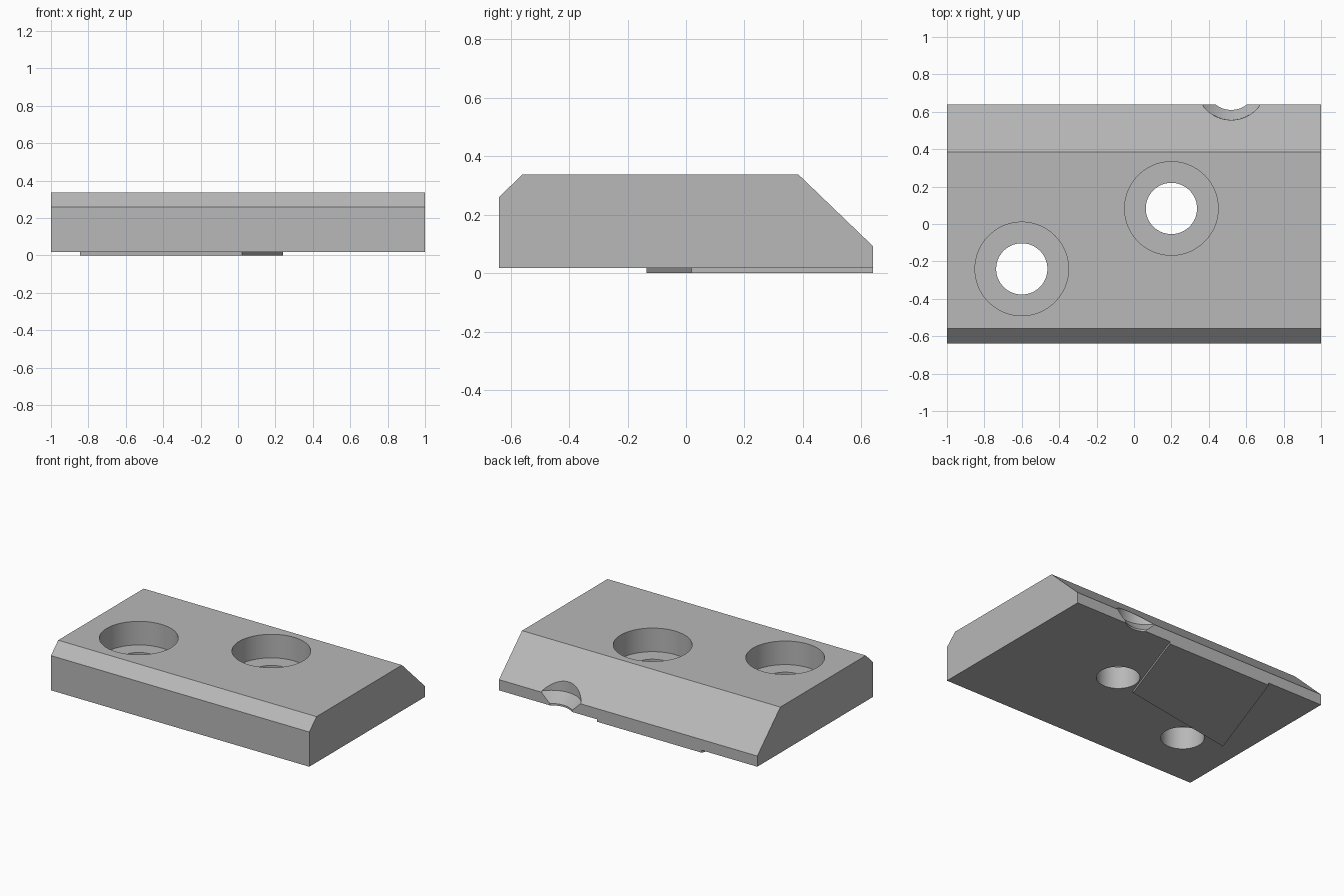
import bpy, bmesh
from math import cos, sin, tau, radians

cube = bpy.data.objects.get("Cube")
if cube:
    bpy.data.objects.remove(cube, do_unlink=True)

grey = bpy.data.materials.new("plain grey")
grey.use_nodes = True
colour = (0.48, 0.48, 0.48, 1)
grey.diffuse_color = colour
grey.node_tree.nodes["Principled BSDF"].inputs["Base Color"].default_value = colour


def stack(name, rings):
    """Solid joining matching closed rings, capped at both ends."""
    bm = bmesh.new()
    loops = [[bm.verts.new(p) for p in ring] for ring in rings]
    n = len(loops[0])
    for low, high in zip(loops, loops[1:]):
        for i in range(n):
            j = (i + 1) % n
            bm.faces.new((low[i], low[j], high[j], high[i]))
    bm.faces.new(loops[0][::-1])
    bm.faces.new(loops[-1])
    bmesh.ops.recalc_face_normals(bm, faces=bm.faces)
    mesh = bpy.data.meshes.new(name)
    bm.to_mesh(mesh)
    bm.free()
    mesh.materials.append(grey)
    obj = bpy.data.objects.new(name, mesh)
    bpy.context.collection.objects.link(obj)
    return obj


def turned(name, x, y, profile, sides=96):
    """Round solid about a vertical axis from (radius, height) pairs."""
    angles = [tau * i / sides for i in range(sides)]
    return stack(name, [[(x + r * cos(a), y + r * sin(a), z) for a in angles]
                        for r, z in profile])


# Plate with a narrow front chamfer and a wide back chamfer
section = [(-0.64, 0.017), (0.64, 0.017), (0.64, 0.092),
           (0.385, 0.337), (-0.56, 0.337), (-0.64, 0.26)]
plate = stack("plate", [[(x, y, z) for y, z in section] for x in (-1, 1)])

# Counterbored holes, and a countersunk notch on the back edge
BORE, HEAD, FLOOR = 0.137, 0.25, 0.172
counterbore = [(BORE, -0.2), (BORE, FLOOR), (HEAD, FLOOR), (HEAD, 0.6)]
countersink = [(BORE, -0.2), (BORE, 0.03), (0.19, 0.098), (0.195, 0.6)]
cutters = [turned("front_hole_cutter", -0.6, -0.24, counterbore),
           turned("back_hole_cutter", 0.2, 0.083, counterbore),
           turned("notch_cutter", 0.52, 0.747, countersink)]

bpy.context.view_layer.objects.active = plate
for cutter in cutters:
    cutter.hide_render = True
    mod = plate.modifiers.new("cut", "BOOLEAN")
    mod.operation = "DIFFERENCE"
    mod.solver = "EXACT"
    mod.object = cutter
    bpy.ops.object.modifier_apply(modifier=mod.name)
    bpy.data.objects.remove(cutter, do_unlink=True)

# Thin skewed pad under the plate
outline = [(0.24, 0.64), (-0.57, 0.64), (-0.845, -0.135), (0.022, 0.018)]
stack("bottom_pad", [[(x, y, z) for x, y in outline] for z in (0, 0.017)])

# Smooth bores with crisp edges
bpy.ops.object.select_all(action="DESELECT")
plate.select_set(True)
bpy.ops.object.shade_smooth_by_angle(angle=radians(25))
